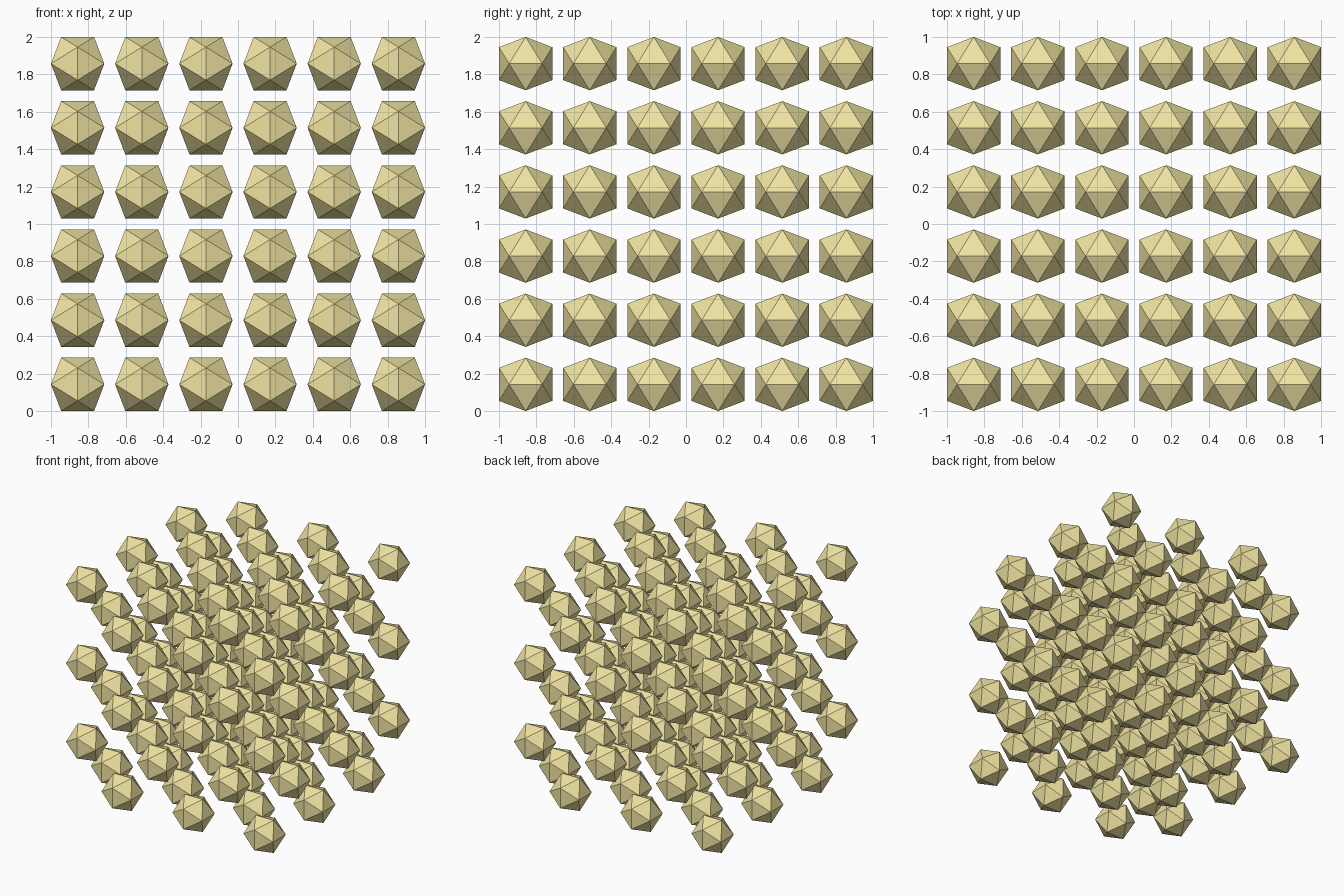
import bpy, bmesh
from itertools import product

if "Cube" in bpy.data.objects:
    bpy.data.objects.remove(bpy.data.objects["Cube"])

N = 6                # cells per side
HALF = 0.1425        # half extent of one icosahedron
PITCH = (2 - 2 * HALF) / (N - 1)
PHI = (1 + 5 ** 0.5) / 2

# Yellow material
mat = bpy.data.materials.new("yellow")
mat.diffuse_color = (0.87, 0.77, 0.36, 1)
mat.use_nodes = True
mat.node_tree.nodes["Principled BSDF"].inputs["Base Color"].default_value = mat.diffuse_color


def icosahedron_mesh():
    """Regular icosahedron aligned to the axes: hull of three golden rectangles."""
    long, short = HALF, HALF / PHI
    bm = bmesh.new()
    for a, b in product((-short, short), (-long, long)):
        for co in ((a, 0, b), (b, a, 0), (0, b, a)):
            bm.verts.new(co)
    bmesh.ops.convex_hull(bm, input=bm.verts[:])
    bmesh.ops.recalc_face_normals(bm, faces=bm.faces[:])
    mesh = bpy.data.meshes.new("icosahedron")
    bm.to_mesh(mesh)
    bm.free()
    mesh.materials.append(mat)
    return mesh


# 3D checkerboard lattice: every other cell holds an icosahedron
mesh = icosahedron_mesh()
for i, j, k in product(range(N), repeat=3):
    if (i + j + k) % 2 == 1:
        ob = bpy.data.objects.new(f"icosahedron_{i}_{j}_{k}", mesh)
        ob.location = (-1 + HALF + i * PITCH, -1 + HALF + j * PITCH, HALF + k * PITCH)
        bpy.context.collection.objects.link(ob)
